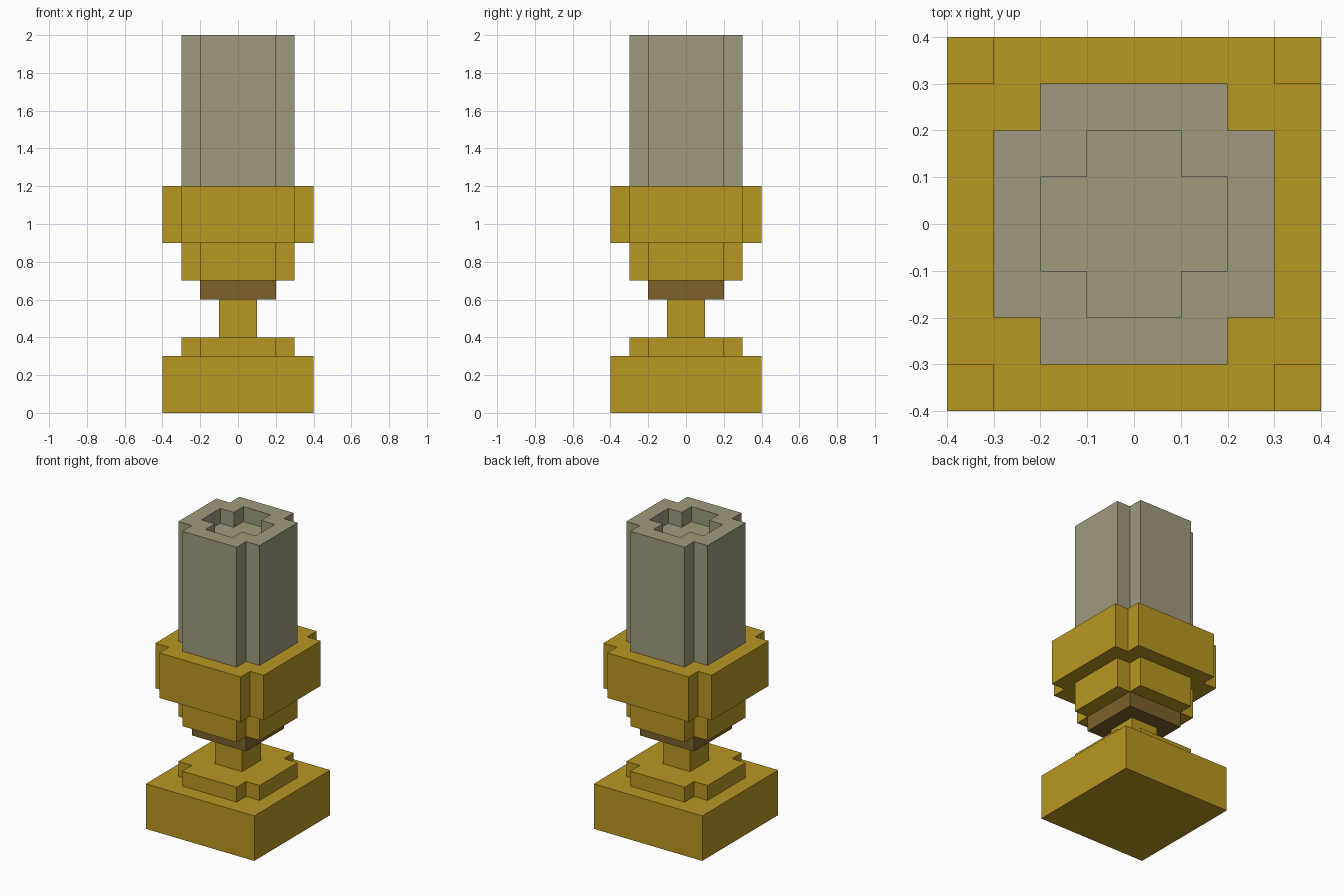
import bpy
import bmesh

cube = bpy.data.objects.get("Cube")
if cube:
    bpy.data.objects.remove(cube, do_unlink=True)


def make_material(name, rgb):
    mat = bpy.data.materials.new(name)
    mat.use_nodes = True
    color = (*rgb, 1.0)
    mat.diffuse_color = color
    mat.node_tree.nodes["Principled BSDF"].inputs["Base Color"].default_value = color
    return mat


gold = make_material("gold", (0.479, 0.309, 0.016))
bronze = make_material("bronze", (0.202, 0.120, 0.024))
stone = make_material("warm grey", (0.352, 0.323, 0.209))


def outline(half, notch):
    """Square outline, with a square notch cut from each corner if notch > 0."""
    points = []
    for sx, sy in ((1, 1), (-1, 1), (-1, -1), (1, -1)):
        if notch == 0:
            points.append((sx * half, sy * half))
            continue
        inner = half - notch
        corner = [(sx * half, sy * inner), (sx * inner, sy * inner), (sx * inner, sy * half)]
        points += corner if sx * sy > 0 else corner[::-1]
    return points


def block(name, half, notch, bottom, top, mat, recess=None):
    """Extruded outline; recess is (half, notch, depth) of a pocket in the top."""
    bm = bmesh.new()

    def ring(points, z):
        return [bm.verts.new((x, y, z)) for x, y in points]

    def walls(low, high):
        for i in range(len(low)):
            j = (i + 1) % len(low)
            bm.faces.new((low[i], low[j], high[j], high[i]))

    low, high = ring(outline(half, notch), bottom), ring(outline(half, notch), top)
    bm.faces.new(low[::-1])
    walls(low, high)
    if recess:
        r_half, r_notch, depth = recess
        shape = outline(r_half, r_notch)
        floor, rim = ring(shape, top - depth), ring(shape, top)
        bm.faces.new(floor)
        walls(rim, floor)
        walls(high, rim)
    else:
        bm.faces.new(high)
    bmesh.ops.recalc_face_normals(bm, faces=bm.faces)
    mesh = bpy.data.meshes.new(name)
    bm.to_mesh(mesh)
    bm.free()
    mesh.materials.append(mat)
    obj = bpy.data.objects.new(name, mesh)
    bpy.context.collection.objects.link(obj)
    return obj


# Foot
block("base", 0.4, 0, 0, 0.3, gold)
block("base_step", 0.3, 0.1, 0.3, 0.4, gold)
block("stem", 0.1, 0, 0.4, 0.6, gold)

# Cup
block("cup_underside", 0.2, 0, 0.6, 0.7, bronze)
block("cup_lower", 0.3, 0.1, 0.7, 0.9, gold)
block("cup_collar", 0.4, 0.1, 0.9, 1.2, gold)

# Column with a shallow cross-shaped pocket in its top
block("column", 0.3, 0.1, 1.2, 2.0, stone, recess=(0.2, 0.1, 0.1))
